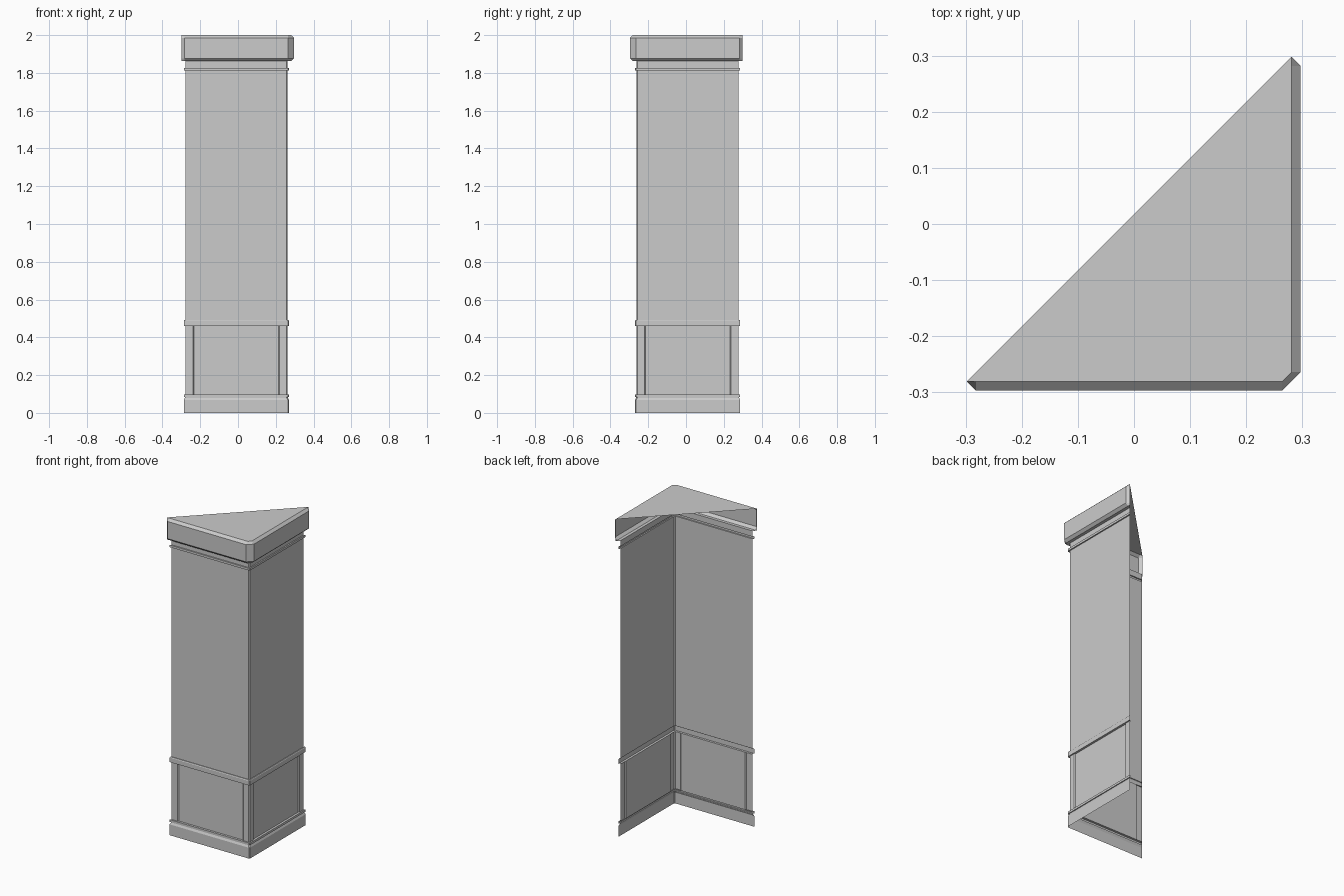
import bpy, bmesh

if "Cube" in bpy.data.objects:
    bpy.data.objects.remove(bpy.data.objects["Cube"])

K = 0.017      # offset of the open diagonal: y = x + K
CORNER = 0.006 # small chamfer on the outer vertical edge


def mirrored(half):
    # reflect a half path across the diagonal through the outer corner
    return half + [(-y, -x) for x, y in reversed(half)]


def ring(d, c=CORNER, e=0.0, a=0.0):
    # d: distance of both walls, c: corner chamfer, e/a: end chamfer
    return mirrored([(-d - K + e, -d + e), (-d - K + a, -d), (d - c, -d)])


def loft(name, rings, top=False):
    # skin open L-shaped rings from bottom to top
    bm = bmesh.new()
    rows = [[bm.verts.new((x, y, z)) for x, y in pts] for z, pts in rings]
    for lo, hi in zip(rows, rows[1:]):
        for i in range(len(lo) - 1):
            bm.faces.new((lo[i], lo[i + 1], hi[i + 1], hi[i]))
    if top:
        bm.faces.new(rows[-1])
    bmesh.ops.remove_doubles(bm, verts=bm.verts, dist=1e-5)
    me = bpy.data.meshes.new(name)
    bm.to_mesh(me)
    bm.free()
    ob = bpy.data.objects.new(name, me)
    bpy.context.collection.objects.link(ob)
    return ob


def sweep(name, profile):
    return loft(name, [(z, ring(d)) for d, z in profile])


WALL, OUT, DEEP = 0.262, 0.27, 0.256

# skirting with its small bead
sweep("base_skirting", [(OUT, 0), (OUT, 0.068), (0.264, 0.08), (0.264, 0.084),
                        (OUT, 0.084), (OUT, 0.098), (DEEP, 0.098)])

# lower wall with a recessed panel between stiles on each side
s = 0.041
half = [(-WALL - K, -WALL), (-WALL - K + s, -WALL), (-WALL - K + s + 0.006, -DEEP),
        (WALL - s - 0.006, -DEEP), (WALL - s, -WALL), (WALL - CORNER, -WALL)]
loft("lower_panels", [(0.098, mirrored(half)), (0.46, mirrored(half))])

# rail above the panels
sweep("panel_rail", [(DEEP, 0.46), (OUT, 0.46), (OUT, 0.488),
                     (0.267, 0.493), (WALL, 0.493)])

# plain shaft
sweep("shaft", [(WALL, 0.493), (WALL, 1.812)])

# neck bead below the cap
sweep("neck_bead", [(WALL, 1.812), (OUT, 1.812), (OUT, 1.826),
                    (WALL, 1.826), (WALL, 1.862)])

# bevelled triangular cap, open at the back
inner = ring(0.281, 0.017, 0.0, 0.016)
outer = ring(0.297, 0.033, 0.016, 0.032)
loft("cap", [(1.862, ring(WALL)), (1.862, inner), (1.877, outer),
             (1.985, outer), (2.0, inner)], top=True)
